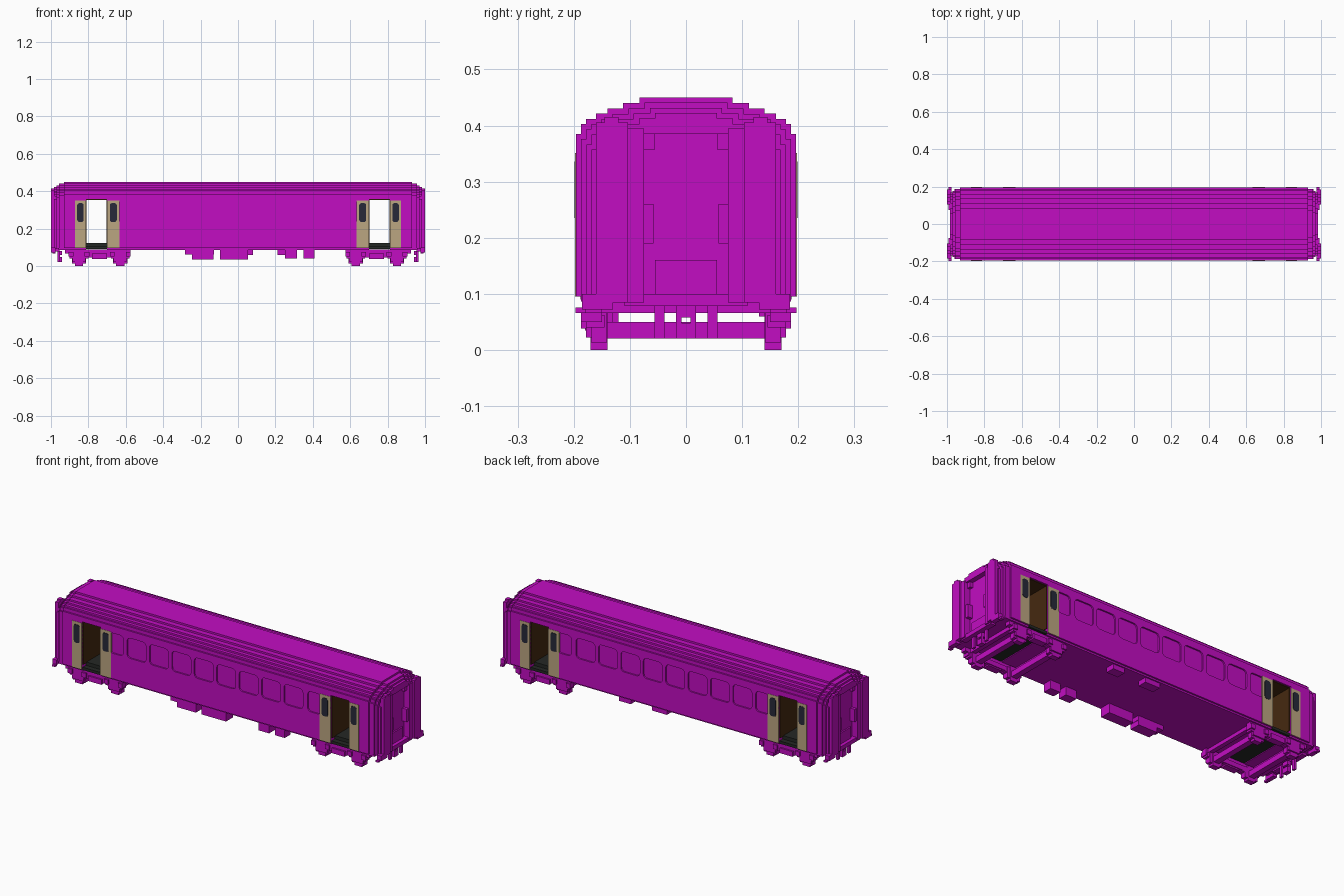
import bpy, bmesh, math

cube = bpy.data.objects.get("Cube")
if cube:
    bpy.data.objects.remove(cube, do_unlink=True)


def material(name, rgb):
    m = bpy.data.materials.new(name)
    m.use_nodes = True
    m.diffuse_color = (*rgb, 1)
    bsdf = next(n for n in m.node_tree.nodes if n.type == 'BSDF_PRINCIPLED')
    bsdf.inputs["Base Color"].default_value = (*rgb, 1)
    return m


MAGENTA = material("magenta", (0.54, 0.004, 0.54))
TAN = material("tan", (0.50, 0.38, 0.22))
NAVY = material("dark_navy", (0.02, 0.022, 0.04))
BROWN = material("dark_brown", (0.06, 0.022, 0.005))
FLOOR = material("dark_grey", (0.018, 0.021, 0.018))
V = 0.0093  # step size of the blocky shapes


def finish(name, bm, mat):
    bmesh.ops.recalc_face_normals(bm, faces=bm.faces)
    me = bpy.data.meshes.new(name)
    bm.to_mesh(me)
    bm.free()
    me.materials.append(mat)
    ob = bpy.data.objects.new(name, me)
    bpy.context.scene.collection.objects.link(ob)
    return ob


def boxes(name, spans, mat=MAGENTA):
    """One object from (x0, x1, y0, y1, z0, z1) blocks."""
    bm = bmesh.new()
    for x0, x1, y0, y1, z0, z1 in spans:
        vs = bmesh.ops.create_cube(bm, size=1)["verts"]
        for v in vs:
            v.co = (x0 + (v.co.x + .5) * (x1 - x0),
                    y0 + (v.co.y + .5) * (y1 - y0),
                    z0 + (v.co.z + .5) * (z1 - z0))
    return finish(name, bm, mat)


def prism(name, pts, axis, a, b, mat=MAGENTA):
    """Extrude a flat outline along x (points y, z) or y (points x, z)."""
    bm = bmesh.new()
    def pos(p, t):
        return (t, *p) if axis == 'x' else (p[0], t, p[1])
    f = bm.faces.new([bm.verts.new(pos(p, a)) for p in pts])
    r = bmesh.ops.extrude_face_region(bm, geom=[f])
    for v in r["geom"]:
        if isinstance(v, bmesh.types.BMVert):
            v.co = pos((v.co.y, v.co.z) if axis == 'x' else (v.co.x, v.co.z), b)
    return finish(name, bm, mat)


def flip(spans, x=False, y=False):
    """Add mirrored copies of the blocks."""
    out = list(spans)
    if x:
        out += [(-b, -a, *r) for a, b, *r in out]
    if y:
        out += [(a, b, -d, -c, *r) for a, b, c, d, *r in out]
    return out


def rounded(x0, x1, z0, z1, r, n=3):
    pts = []
    for cx, cz, start in ((x1 - r, z1 - r, 0), (x0 + r, z1 - r, 90),
                          (x0 + r, z0 + r, 180), (x1 - r, z0 + r, 270)):
        for i in range(n + 1):
            a = math.radians(start + 90 * i / n)
            pts.append((cx + r * math.cos(a), cz + r * math.sin(a)))
    return pts


# Stepped roof section
STEPS = [(.196, .385), (.187, .403), (.178, .412), (.16, .421),
         (.14, .43), (.112, .44), (.083, .45)]


def section(k, bottom, notch=None):
    half = []
    z = bottom
    for y, top in STEPS:
        half += [(y - k * V, z), (y - k * V, top - k * V)]
        z = top - k * V
    pts = half + [(-y, z) for y, z in reversed(half)]
    if notch:
        w, top = notch
        pts += [(-w, bottom), (-w, top), (w, top), (w, bottom)]
    return pts


prism("roof", section(0, .358), 'x', -.93, .93)

# Side walls between the door openings
W = .196
DOOR0, DOOR1 = .70, .813
middle = boxes("middle_body", [(-DOOR0, DOOR0, -W, W, .095, .358)])
boxes("end_body", flip([(DOOR1, .93, -W, W, .095, .358)], x=True))
boxes("sill", flip([(DOOR1, .96, -.187, .187, .086, .096)], x=True)
      + [(-DOOR0, DOOR0, -.187, .187, .086, .096)])

# Recessed side windows
spans = [(-.48 + .1363 * i - .058, -.48 + .1363 * i + .058) for i in range(8)]
spans += [(.56, .645), (-.645, -.56)]
bm = bmesh.new()
for x0, x1 in spans:
    for side in (-1, 1):
        y0, y1 = sorted((side * (W - .008), side * (W + .03)))
        ring = rounded(x0, x1, .235, .346, .02)
        lo = [bm.verts.new((x, y0, z)) for x, z in ring]
        hi = [bm.verts.new((x, y1, z)) for x, z in ring]
        bm.faces.new(lo)
        bm.faces.new(hi)
        for i in range(len(ring)):
            j = (i + 1) % len(ring)
            bm.faces.new((lo[i], lo[j], hi[j], hi[i]))
cutter = finish("window_cutter", bm, MAGENTA)
cutter.hide_render = True
cutter.hide_set(True)
cut = middle.modifiers.new("windows", 'BOOLEAN')
cut.operation = 'DIFFERENCE'
cut.solver = 'EXACT'
cut.object = cutter
bpy.context.view_layer.objects.active = middle
middle.select_set(True)
bpy.ops.object.modifier_apply(modifier=cut.name)
bpy.data.objects.remove(cutter, do_unlink=True)

# Stepped ends with a recessed gangway
for s, label in ((-1, "right"), (1, "left")):
    for k, x, notch in ((1, .958, None), (2, .971, (.075, .385)),
                        (3, .985, (.075, .385))):
        prism(f"{label}_end_step_{k}", section(k, .09, notch), 'x', s * .92, s * x)
boxes("end_pillars", flip([(.98, 1.0, .103, .16, .085, .405),
                           (.98, 1.0, .12, .145, .405, .415),
                           (.98, .992, .075, .103, .085, .395)], x=True, y=True))
boxes("gangway_trim", flip([(.955, .985, .058, .076, .19, .26),
                            (.955, .975, .055, .076, .357, .386)], x=True, y=True))
boxes("gangway_panel", flip([(.955, .966, -.055, .055, .10, .16),
                             (.955, .985, -.11, .11, .078, .10)], x=True))
boxes("corner_steps", flip([(.975, 1.0, .13, .185, .072, .10),
                            (.975, .992, .178, .197, .066, .076)], x=True, y=True))

# Coupler and hoses hanging under each end
boxes("coupler", flip([(.952, .964, .008, .018, .02, .08),
                       (.952, .964, .038, .056, .02, .08)], x=True, y=True)
      + flip([(.94, .964, -.018, .018, .058, .08),
              (.94, .964, -.018, .018, .02, .048)], x=True))

# Entrance lobbies: brown lining, dark floor
T = .004
boxes("lobby_lining", flip([(DOOR0, DOOR0 + T, -.188, .188, .12, .358),
                            (DOOR1 - T, DOOR1, -.188, .188, .12, .358),
                            (DOOR0, DOOR1, -.188, .188, .354, .3585)], x=True), BROWN)
boxes("lobby_floor", flip([(DOOR0, DOOR1, -.188, .188, .09, .105),
                           (DOOR0, DOOR1, -.16, .16, .105, .124)], x=True), FLOOR)

# Sliding door leaves with dark windows
leaves = [(.634, DOOR0, .648, .685), (DOOR1, .872, .825, .86)]
boxes("door_leaves", flip([(a, b, .19, .1975, .095, .351)
                           for a, b, _, _ in leaves], x=True, y=True), TAN)
for sx in (-1, 1):
    for sy in (-1, 1):
        for i, (_, _, a, b) in enumerate(leaves):
            x0, x1 = sorted((sx * a, sx * b))
            prism(f"door_window_{'lr'[sx < 0]}{'bf'[sy < 0]}_{i + 1}",
                  rounded(x0, x1, .235, .336, .012), 'y', sy * .194, sy * .199, NAVY)

# Bogies: side frames, axle boxes, wheels and cross beams
frame, wheels = [], []
for c in (.63, .85):
    frame += [(c - .05, c + .05, .145, .178, .04, .062),
              (c - .035, c + .035, .15, .178, .022, .075),
              (c - .055, c - .03, .15, .187, .05, .075),
              (c + .03, c + .055, .15, .187, .05, .075)]
    wheels += [(c - .022, c + .022, .14, .17, 0, .08),
               (c - .038, c + .038, .142, .168, .012, .07)]
frame += [(.575, .925, .15, .178, .066, .088),
          (.665, .815, .145, .178, .045, .07),
          (.70, .78, .15, .187, .038, .066)]
boxes("bogie_side_frames", flip(frame, x=True, y=True))
boxes("wheels", flip(wheels, x=True, y=True))
boxes("bogie_cross_beams", flip([(c - .016, c + .016, -.15, .15, .02, .05)
                                 for c in (.63, .85)]
                                + [(c - .012, c + .012, -.15, .15, .066, .09)
                                   for c in (.60, .88)], x=True))

# Equipment boxes under the floor
boxes("front_equipment", [(-.283, -.128, -.18, -.12, .062, .09),
                          (-.245, -.13, -.18, -.12, .035, .065),
                          (-.096, .053, -.18, -.12, .035, .09),
                          (.25, .315, -.18, -.13, .04, .09),
                          (.35, .41, -.18, -.13, .04, .09)])
boxes("back_equipment", [(.21, .28, .13, .18, .06, .09),
                         (-.01, .08, .13, .18, .06, .09)])
